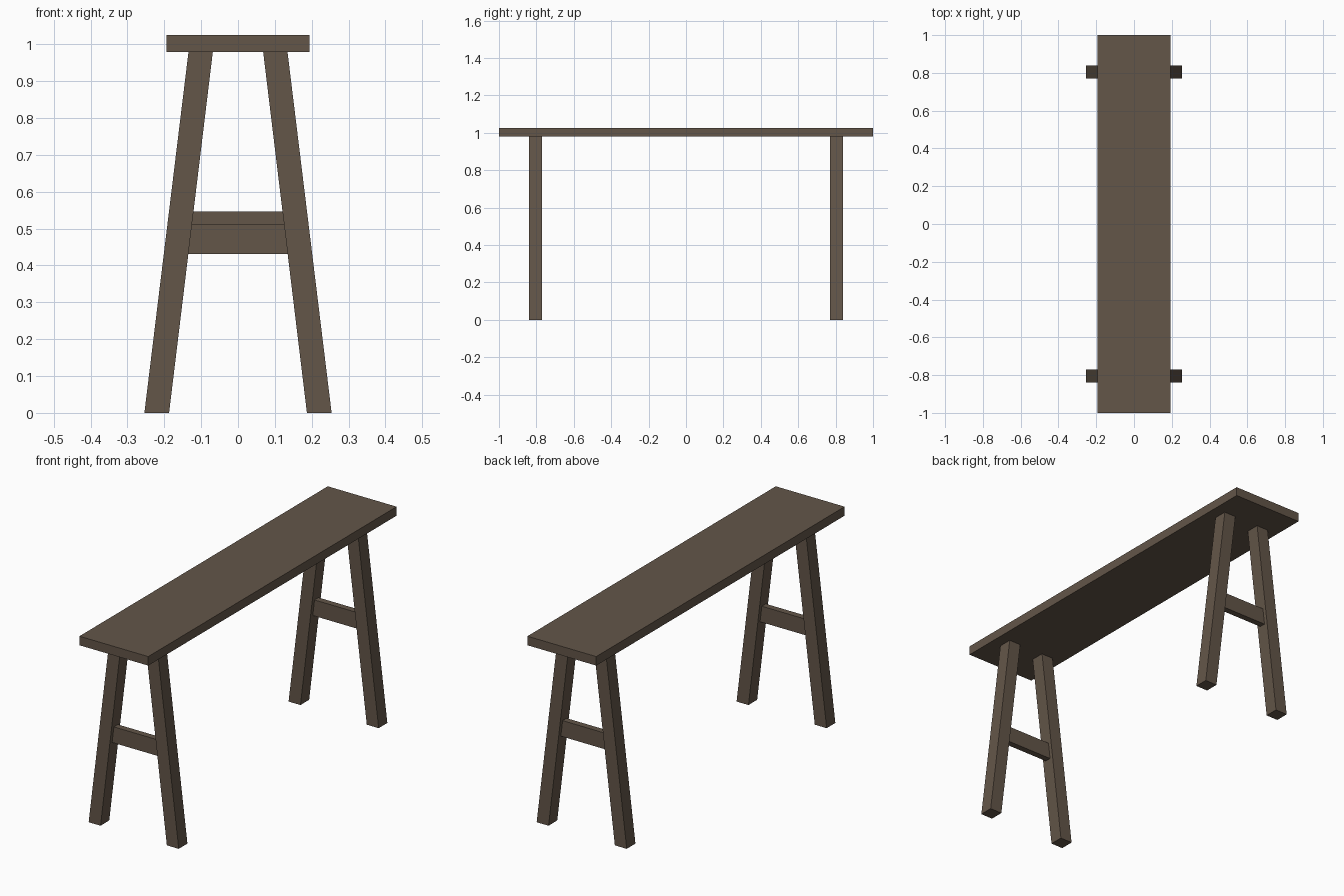
import bpy
import bmesh

if "Cube" in bpy.data.objects:
    bpy.data.objects.remove(bpy.data.objects["Cube"])

wood = bpy.data.materials.new("dark brown wood")
wood.diffuse_color = (0.125, 0.092, 0.066, 1)
wood.use_nodes = True
wood.node_tree.nodes["Principled BSDF"].inputs["Base Color"].default_value = wood.diffuse_color


def prism(name, bottom, top):
    """Box between two rectangles, each given as (x0, x1, y0, y1, z)."""
    bm = bmesh.new()
    rings = []
    for x0, x1, y0, y1, z in (bottom, top):
        rings.append([bm.verts.new((x, y, z)) for x, y in
                      ((x0, y0), (x1, y0), (x1, y1), (x0, y1))])
    a, b = rings
    bm.faces.new(a[::-1])
    bm.faces.new(b)
    for i in range(4):
        j = (i + 1) % 4
        bm.faces.new((a[i], a[j], b[j], b[i]))
    bmesh.ops.recalc_face_normals(bm, faces=bm.faces)
    mesh = bpy.data.meshes.new(name)
    bm.to_mesh(mesh)
    bm.free()
    mesh.materials.append(wood)
    obj = bpy.data.objects.new(name, mesh)
    bpy.context.collection.objects.link(obj)
    return obj


# Long plank seat
prism("seat", (-0.194, 0.194, -1, 1, 0.979), (-0.194, 0.194, -1, 1, 1.025))

# Each end: two splayed legs and a crossbar (the back one sits higher)
for end, y, bar_z in (("front", -0.805, 0.431), ("back", 0.805, 0.464)):
    y0, y1 = y - 0.035, y + 0.035
    for side, s in (("left", -1), ("right", 1)):
        prism(f"{end}_{side}_leg",
              (s * 0.187, s * 0.254, y0, y1, 0),
              (s * 0.068, s * 0.134, y0, y1, 0.982))
    b0, b1 = y - 0.016, y + 0.016
    prism(f"{end}_crossbar",
          (-0.145, 0.145, b0, b1, bar_z),
          (-0.145, 0.145, b0, b1, bar_z + 0.082))
